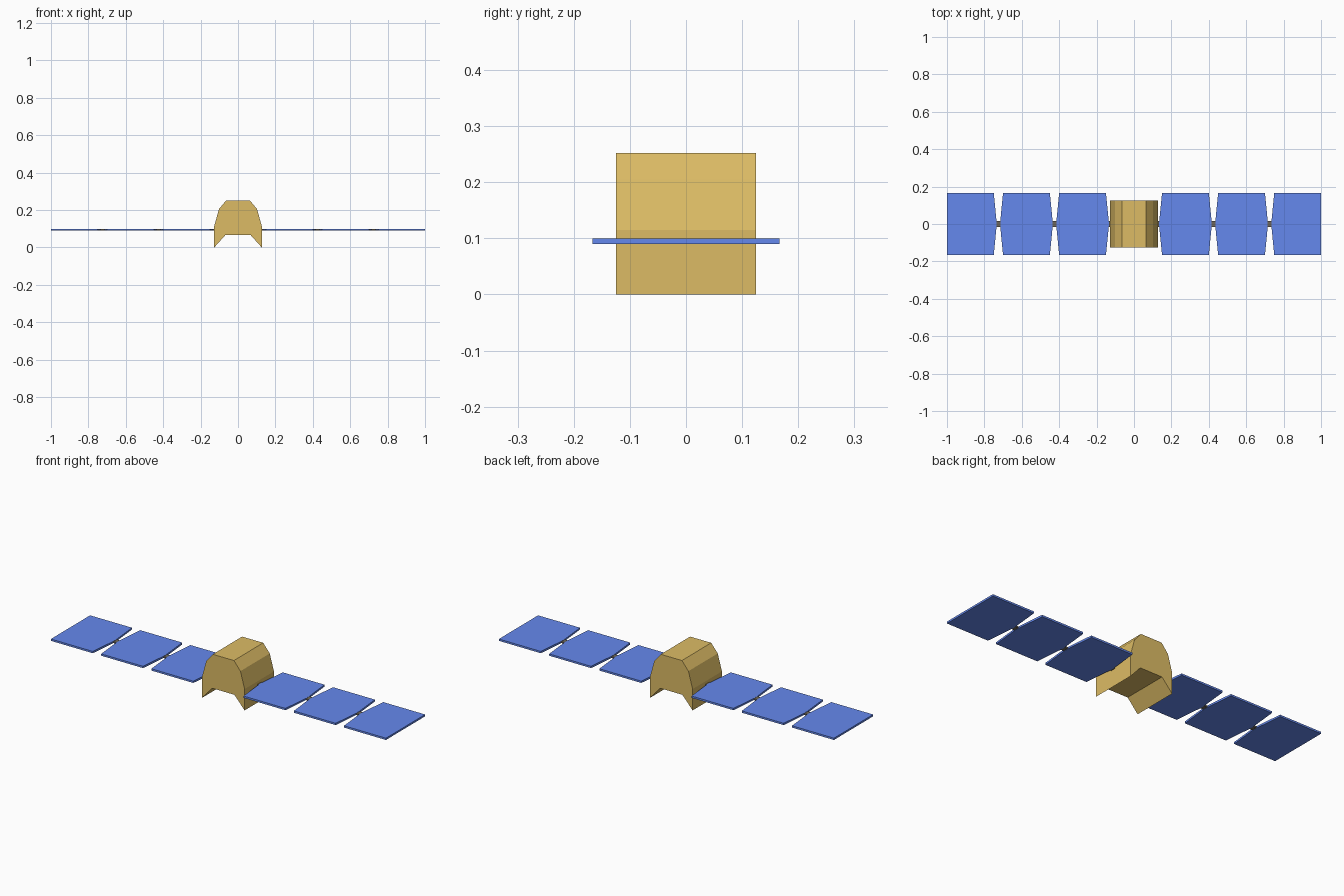
import bpy

if "Cube" in bpy.data.objects:
    bpy.data.objects.remove(bpy.data.objects["Cube"])


def material(name, rgb):
    mat = bpy.data.materials.new(name)
    mat.diffuse_color = (*rgb, 1)
    mat.use_nodes = True
    mat.node_tree.nodes["Principled BSDF"].inputs["Base Color"].default_value = mat.diffuse_color
    return mat


GOLD = material("gold_foil", (0.72, 0.50, 0.13))
BLUE = material("solar_blue", (0.13, 0.25, 0.85))
DARK = material("dark_metal", (0.15, 0.13, 0.10))


def prism(name, outline, mat, place):
    """Extrude an outline between two ends; place(a, b, end) gives a 3D point."""
    n = len(outline)
    verts = [place(a, b, end) for end in (0, 1) for a, b in outline]
    faces = [list(range(n)), list(range(2 * n - 1, n - 1, -1))]
    faces += [[i, i + n, (i + 1) % n + n, (i + 1) % n] for i in range(n)]
    mesh = bpy.data.meshes.new(name)
    mesh.from_pydata(verts, [], faces)
    mesh.materials.append(mat)
    obj = bpy.data.objects.new(name, mesh)
    bpy.context.collection.objects.link(obj)
    # Consistent outward normals
    bpy.context.view_layer.objects.active = obj
    obj.select_set(True)
    bpy.ops.object.mode_set(mode='EDIT')
    bpy.ops.mesh.select_all(action='SELECT')
    bpy.ops.mesh.normals_make_consistent(inside=False)
    bpy.ops.object.mode_set(mode='OBJECT')
    obj.select_set(False)
    return obj


def flat(z0, z1):
    return lambda x, y, end: (x, y, z1 if end else z0)


# Body: faceted arch with an open notch underneath
half = [(0.066, 0.068), (0.127, 0.0), (0.127, 0.115), (0.102, 0.205), (0.063, 0.252)]
profile = half + [(-x, z) for x, z in reversed(half)]
prism("body", profile, GOLD, lambda x, z, end: (x, 0.125 if end else -0.125, z))

# Solar wings: three panels per side, joined by short hinges
for side, label in ((-1, "left"), (1, "right")):
    for i in range(3):
        x0, x1 = 0.15 + 0.3 * i, 0.40 + 0.3 * i
        bulge = 0.015 if i < 2 else 0.0   # outermost edge is straight
        shape = [(x0, -0.167), (x1, -0.167), (x1 + bulge, -0.015), (x1 + bulge, 0.015),
                 (x1, 0.167), (x0, 0.167), (x0 - 0.015, 0.015), (x0 - 0.015, -0.015)]
        prism(f"{label}_panel_{i + 1}", [(side * x, y) for x, y in shape],
              BLUE, flat(0.09, 0.10))
        h0, h1 = x0 - 0.036, x0 - 0.014
        hinge = [(h0, -0.015), (h1, -0.015), (h1, 0.015), (h0, 0.015)]
        prism(f"{label}_hinge_{i + 1}", [(side * x, y) for x, y in hinge],
              DARK, flat(0.091, 0.099))
